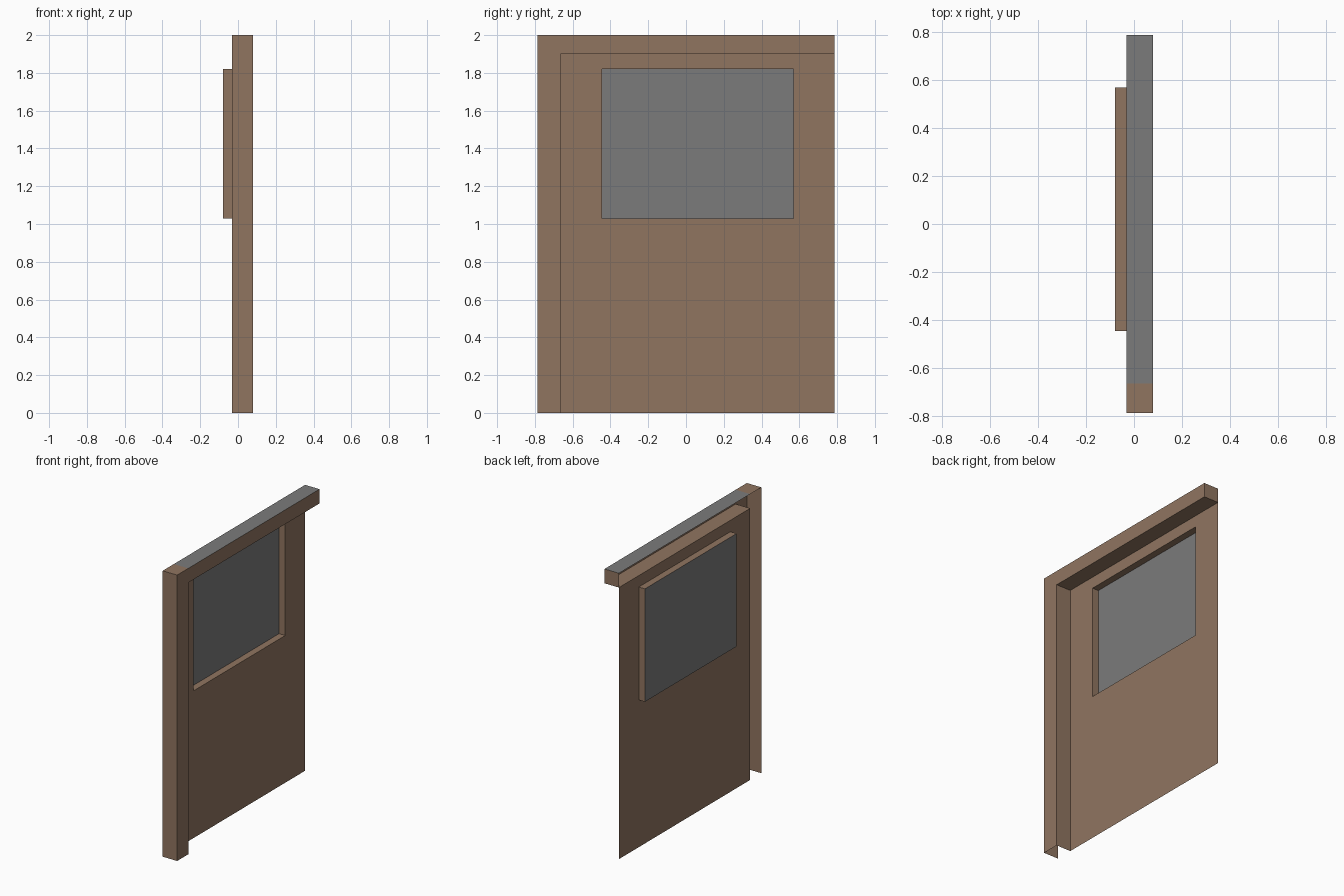
import bpy

if "Cube" in bpy.data.objects:
    bpy.data.objects.remove(bpy.data.objects["Cube"])

# Main dimensions
XB, XF, XW = -0.032, 0.08, -0.08      # wall plane, frame front, window pane plane
Y0, YP, Y1 = -0.787, -0.664, 0.787    # outer post edge, inner post edge, open end
ZB, ZT = 1.9, 2.0                     # beam underside and top
WY0, WY1, WZ0, WZ1 = -0.445, 0.568, 1.03, 1.82   # window opening


def material(name, color):
    m = bpy.data.materials.new(name)
    m.diffuse_color = (*color, 1)
    m.use_nodes = True
    m.node_tree.nodes["Principled BSDF"].inputs["Base Color"].default_value = m.diffuse_color
    return m


brown = material("brown_wood", (0.28, 0.178, 0.118))
grey = material("grey", (0.198, 0.198, 0.198))


def quad(axis, at, a, b):
    """Flat rectangle across one axis; a and b are ranges on the other two."""
    pts = [(a[0], b[0]), (a[1], b[0]), (a[1], b[1]), (a[0], b[1])]
    if axis == 1:
        pts.reverse()
    return [p[:axis] + (at,) + p[axis:] for p in pts]


def sheet(name, mat, quads):
    verts = [p for q in quads for p in q]
    faces = [tuple(range(i, i + 4)) for i in range(0, len(verts), 4)]
    me = bpy.data.meshes.new(name)
    me.from_pydata(verts, [], faces)
    me.materials.append(mat)
    ob = bpy.data.objects.new(name, me)
    bpy.context.collection.objects.link(ob)


depth = (XB, XF)

# Thin wall around the window opening
sheet("wall_panel", brown, [
    quad(0, XB, (YP, Y1), (0, WZ0)),
    quad(0, XB, (YP, Y1), (WZ1, ZB)),
    quad(0, XB, (YP, WY0), (WZ0, WZ1)),
    quad(0, XB, (WY1, Y1), (WZ0, WZ1)),
])

# Window recess sides and grey pane
recess = (XW, XB)
sheet("window_recess",  brown,
      [quad(1, y, recess, (WZ0, WZ1)) for y in (WY1, WY0)]
      + [quad(2, z, recess, (WY0, WY1)) for z in (WZ0, WZ1)])
sheet("window_pane", grey, [quad(0, XW, (WY0, WY1), (WZ0, WZ1))])

# Corner post, open at the back and bottom
sheet("corner_post", brown, [
    quad(1, Y0, depth, (0, ZT))[::-1],
    quad(0, XF, (Y0, YP), (0, ZT)),
    quad(1, YP, depth, (0, ZB)),
    quad(2, ZT, depth, (Y0, YP)),
])

# Top beam, open at the back, with grey top
sheet("top_beam", brown, [
    quad(0, XF, (YP, Y1), (ZB, ZT)),
    quad(2, ZB, depth, (YP, Y1))[::-1],
    quad(1, Y1, depth, (ZB, ZT)),
])
sheet("beam_top", grey, [quad(2, ZT, depth, (YP, Y1))])
